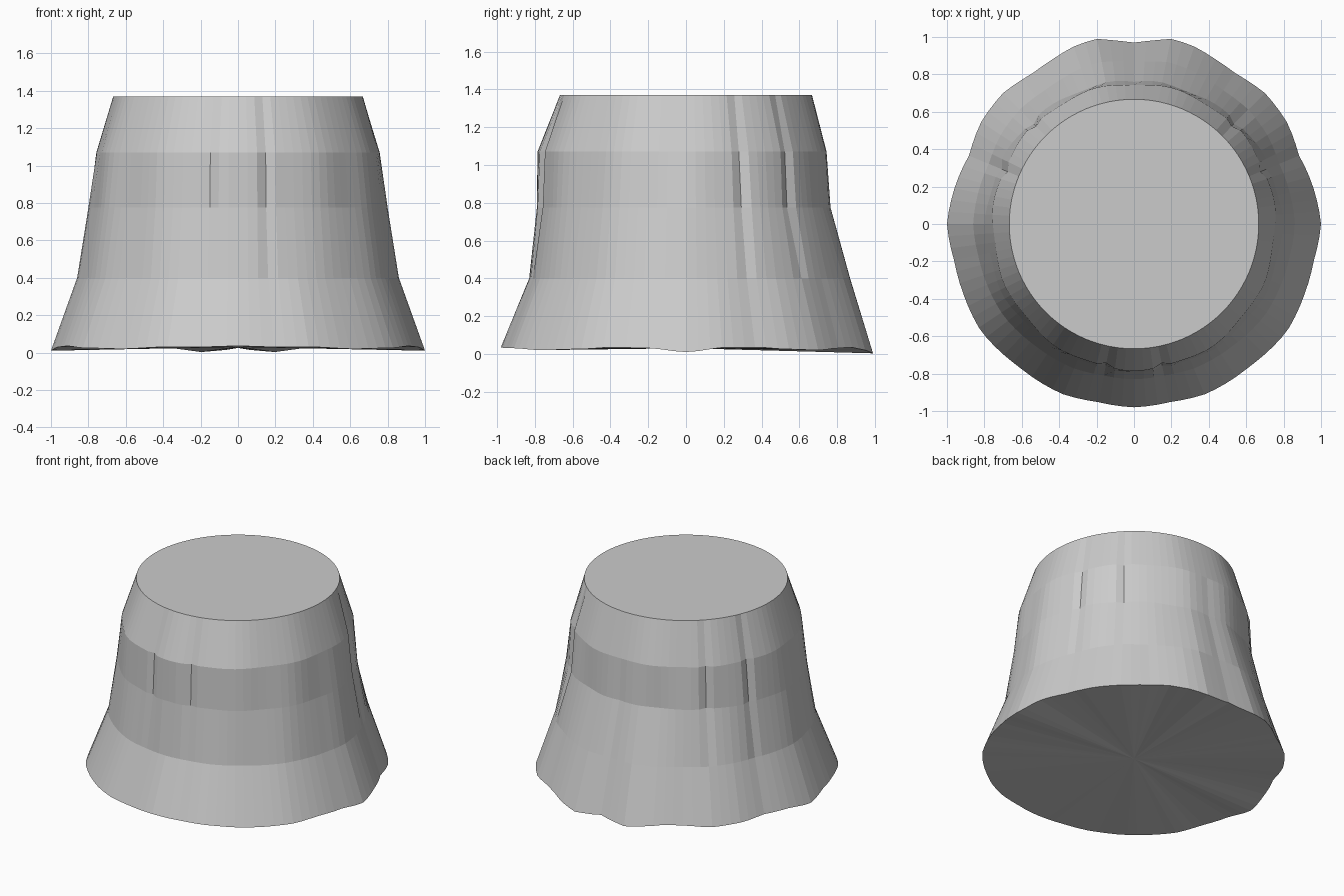
import bpy, bmesh
from math import sin, cos, pi, atan2, hypot

if "Cube" in bpy.data.objects:
    bpy.data.objects.remove(bpy.data.objects["Cube"])

N = 96  # segments around the stump

# Half outline of the flared foot (x, y, z), front to back, mirrored in x
FOOT = [(0, -.98, .035), (.2, -.95, .03), (.38, -.91, .03), (.62, -.76, .02),
        (.82, -.57, .025), (.91, -.38, .035), (.96, -.2, .03), (1, 0, .01),
        (.95, .22, .035), (.88, .37, .035), (.82, .54, .025), (.7, .7, .02),
        (.55, .8, .03), (.45, .87, .035), (.32, .95, .02), (.2, .99, .003),
        (.1, .98, .01), (0, .97, .025)]
POLAR = [(atan2(x, -y), hypot(x, y), z) for x, y, z in FOOT]


def foot(a):
    """Radius and height of the foot at angle a from the front."""
    a = min(abs(a), pi)
    for (a0, r0, z0), (a1, r1, z1) in zip(POLAR, POLAR[1:]):
        if a <= a1 + 1e-6:
            t = (a - a0) / (a1 - a0)
            s = t * t * (3 - 2 * t)
            return r0 + (r1 - r0) * t, z0 + (z1 - z0) * s
    return POLAR[-1][1:]


def blend(a, front, side, back):
    c = cos(a)
    return side + (front - side) * c * c if c > 0 else side + (back - side) * c * c


def ring_point(level, a):
    r0, z0 = foot(a)
    ripple = r0 - blend(a, .97, .98, .97)
    b = abs(a)
    if level == 0:
        r, z = r0, z0
    elif level == 1:
        r, z = blend(a, .825, .85, .865) + .5 * ripple, .40
    elif level == 2:
        r, z = blend(a, .785, .79, .76) + .2 * ripple + .006 * sin(13 * b), .775
    elif level == 3:
        r, z = blend(a, .78, .755, .75) + .006 * cos(11 * b), 1.07
    else:
        r, z = .667, 1.37
    # shallow bark creases on the front and back quarters
    if level in (2, 3):
        for crease in (.19, 1.98, 2.35):
            if abs(b - crease) < .035:
                r -= .018
    return r * sin(a), -r * cos(a), z


# Stump body: stacked rings, closed by a flat cut top and an uneven base
bm = bmesh.new()
angles = [-pi + 2 * pi * i / N for i in range(N)]
rings = [[bm.verts.new(ring_point(k, a)) for a in angles] for k in range(5)]
for lo, hi in zip(rings, rings[1:]):
    for i in range(N):
        j = (i + 1) % N
        bm.faces.new((lo[i], lo[j], hi[j], hi[i]))
bm.faces.new(rings[-1])
centre = bm.verts.new((0, 0, .03))
for i in range(N):
    bm.faces.new((rings[0][(i + 1) % N], rings[0][i], centre))
bmesh.ops.recalc_face_normals(bm, faces=bm.faces)
mesh = bpy.data.meshes.new("tree_stump")
bm.to_mesh(mesh)
bm.free()
stump = bpy.data.objects.new("tree_stump", mesh)
bpy.context.collection.objects.link(stump)
